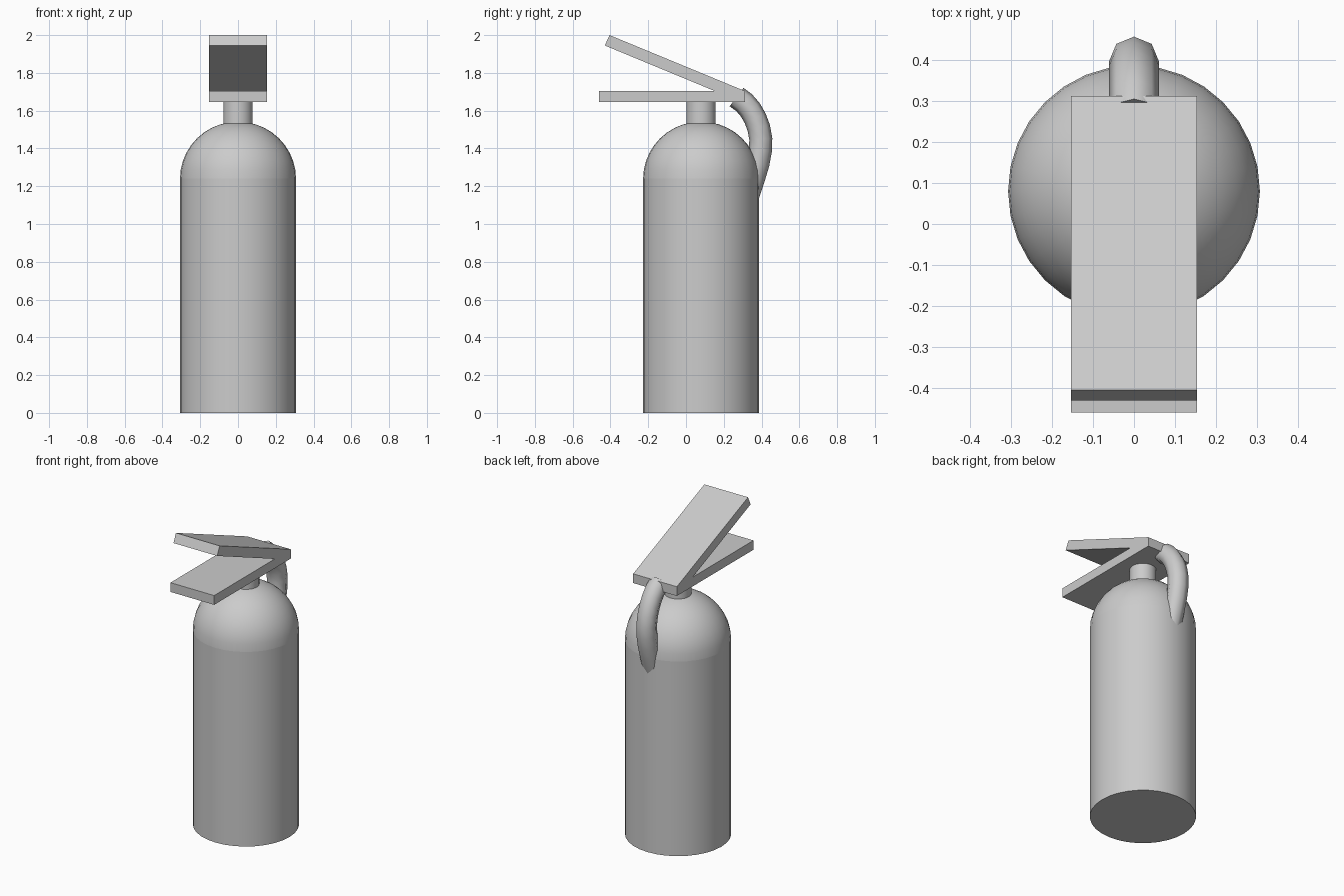
import bpy, bmesh, math
from mathutils import Vector

if "Cube" in bpy.data.objects:
    bpy.data.objects.remove(bpy.data.objects["Cube"])

CY = 0.08   # tank axis
R = 0.307   # tank radius


def finish(bm, name, smooth=True):
    bmesh.ops.recalc_face_normals(bm, faces=bm.faces[:])
    mesh = bpy.data.meshes.new(name)
    bm.to_mesh(mesh)
    bm.free()
    obj = bpy.data.objects.new(name, mesh)
    bpy.context.collection.objects.link(obj)
    if smooth:
        bpy.ops.object.select_all(action='DESELECT')
        obj.select_set(True)
        bpy.context.view_layer.objects.active = obj
        bpy.ops.object.shade_smooth_by_angle(angle=math.radians(50))
    return obj


def lathe(name, profile, sides=32):
    """Spin a (radius, z) profile around the tank axis."""
    bm = bmesh.new()
    vs = [bm.verts.new((r, CY, z)) for r, z in profile]
    edges = [bm.edges.new(p) for p in zip(vs, vs[1:])]
    bmesh.ops.spin(bm, geom=vs + edges, cent=(0, CY, 0), axis=(0, 0, 1),
                   angle=2 * math.pi, steps=sides, use_duplicate=False)
    bmesh.ops.remove_doubles(bm, verts=bm.verts[:], dist=1e-5)
    return finish(bm, name)


# Tank, domed shoulder and neck
lathe("tank_body", [(0, 0), (R, 0), (R, 1.24)])
lathe("tank_dome", [(R * math.cos(a), 1.24 + 0.302 * math.sin(a))
                    for a in (math.pi / 2 * i / 10 for i in range(11))])
lathe("neck", [(0, 1.5), (0.077, 1.5), (0.077, 1.66), (0, 1.66)])

# Handle and squeeze lever: one V-shaped side profile (y, z) extruded across x
bm = bmesh.new()
side = [(-0.46, 1.645), (0.312, 1.645), (0.312, 1.704), (-0.405, 2.0),
        (-0.43, 1.945), (0.152, 1.704), (-0.46, 1.704)]
face = bm.faces.new([bm.verts.new((-0.154, y, z)) for y, z in side])
ext = bmesh.ops.extrude_face_region(bm, geom=[face])
bmesh.ops.translate(bm, vec=(0.308, 0, 0),
                    verts=[v for v in ext["geom"] if isinstance(v, bmesh.types.BMVert)])
finish(bm, "handle_and_lever", smooth=False)

# Hose: eight-sided tube swept along a (y, z) path into the back of the tank
path = [Vector((0, y, z)) for y, z in
        [(0.268, 1.672), (0.308, 1.642), (0.340, 1.605), (0.366, 1.56),
         (0.385, 1.51), (0.396, 1.45), (0.394, 1.39), (0.381, 1.32),
         (0.360, 1.25), (0.330, 1.16), (0.305, 1.09)]]
bm = bmesh.new()
rings = []
for i, p in enumerate(path):
    t = (path[min(i + 1, len(path) - 1)] - path[max(i - 1, 0)]).normalized()
    n = t.cross(Vector((1, 0, 0)))
    rings.append([bm.verts.new(p + 0.061 * (n * math.cos(a) + Vector((math.sin(a), 0, 0))))
                  for a in (math.tau * k / 8 for k in range(8))])
for a, b in zip(rings, rings[1:]):
    for k in range(8):
        bm.faces.new((a[k], a[(k + 1) % 8], b[(k + 1) % 8], b[k]))
bm.faces.new(rings[0])
bm.faces.new(rings[-1])
finish(bm, "hose")
